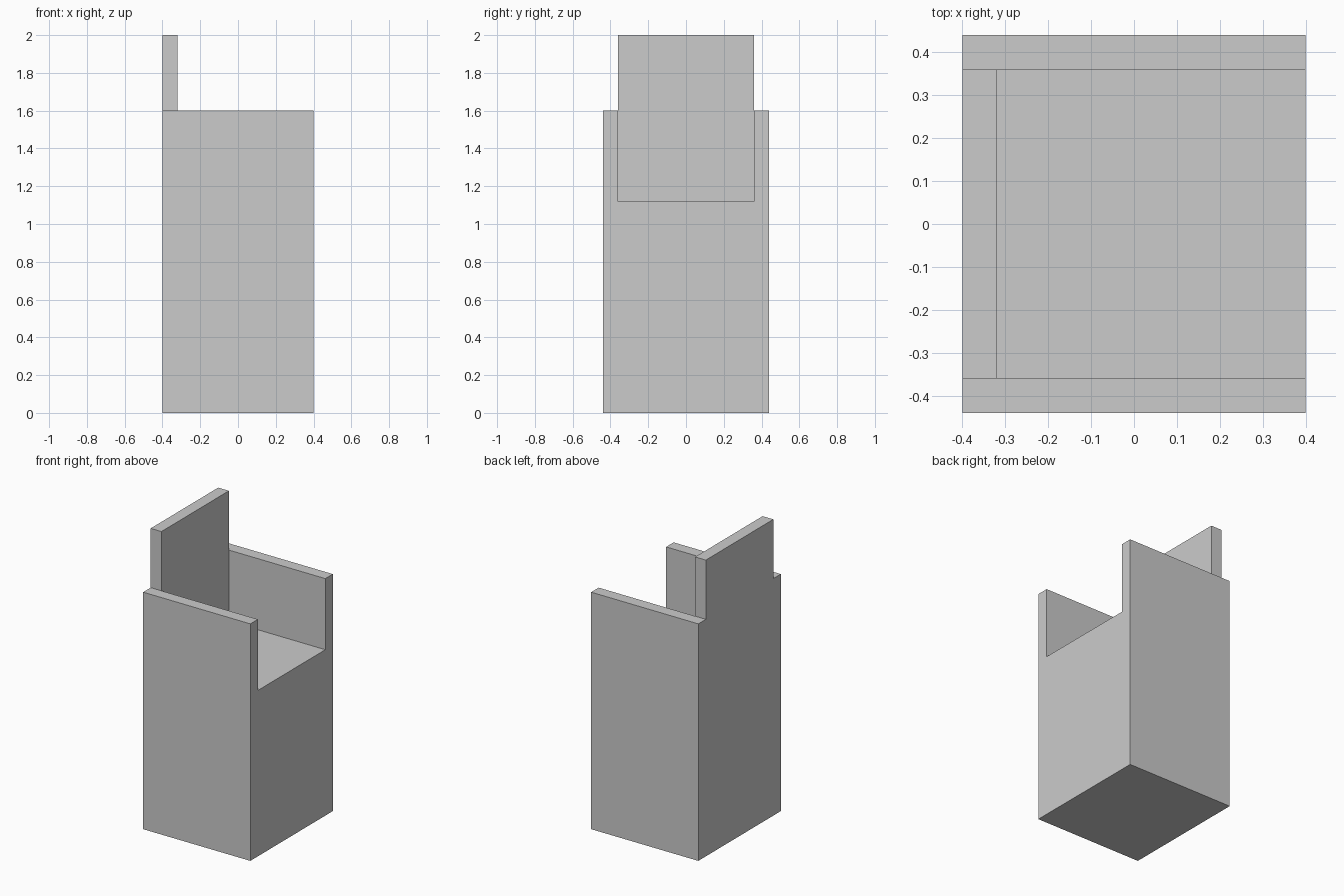
import bpy
import bmesh

if "Cube" in bpy.data.objects:
    bpy.data.objects.remove(bpy.data.objects["Cube"])

DEPTH_X = 0.40    # half depth, front to back of the chair
OUTER_Y = 0.44    # half width over the arms
INNER_Y = 0.36    # half width between the arms
SEAT_Z, ARM_Z, BACK_Z = 1.12, 1.60, 2.00
BACK_THICKNESS = 0.08


def extrude_profile(name, profile, x0, x1):
    """Extrude a closed (y, z) profile along x from x0 to x1."""
    bm = bmesh.new()
    face = bm.faces.new([bm.verts.new((x0, y, z)) for y, z in profile])
    result = bmesh.ops.extrude_face_region(bm, geom=[face], use_keep_orig=True)
    moved = [g for g in result["geom"] if isinstance(g, bmesh.types.BMVert)]
    bmesh.ops.translate(bm, verts=moved, vec=(x1 - x0, 0, 0))
    bmesh.ops.recalc_face_normals(bm, faces=bm.faces)
    mesh = bpy.data.meshes.new(name)
    bm.to_mesh(mesh)
    bm.free()
    obj = bpy.data.objects.new(name, mesh)
    bpy.context.collection.objects.link(obj)
    return obj


# Solid seat base with both arms: a U-shaped section, mirrored in y
half = [(OUTER_Y, 0), (OUTER_Y, ARM_Z), (INNER_Y, ARM_Z), (INNER_Y, SEAT_Z)]
u_shape = half + [(-y, z) for y, z in reversed(half)]
extrude_profile("seat_and_arms", u_shape, -DEPTH_X, DEPTH_X)

# Tall backrest standing on the seat between the arms
back = [(INNER_Y, SEAT_Z), (INNER_Y, BACK_Z), (-INNER_Y, BACK_Z), (-INNER_Y, SEAT_Z)]
extrude_profile("backrest", back, -DEPTH_X, -DEPTH_X + BACK_THICKNESS)
